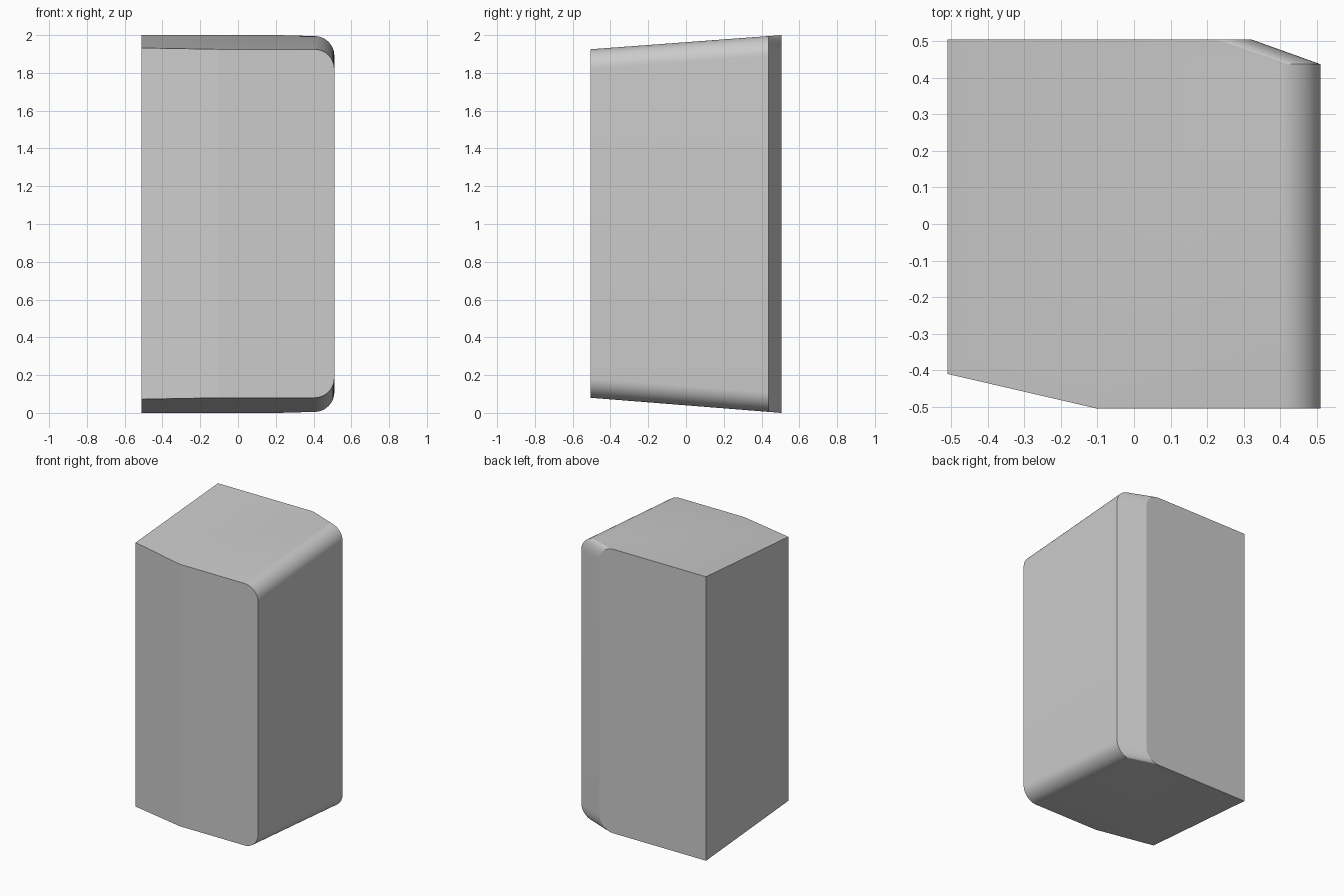
import bpy, bmesh, math

cube = bpy.data.objects.get("Cube")
if cube:
    bpy.data.objects.remove(cube)

LEFT, FRONT, BACK = -0.51, -0.505, 0.505
RADIUS, STEPS = 0.105, 12


def section(bm, y, right):
    """Upright outline at depth y with rounded right-hand corners."""
    t = (y - FRONT) / (BACK - FRONT)
    low, high = 0.08 * (1 - t), 1.925 + 0.075 * t
    pts = [(LEFT, low)]
    for centre_z, start in ((low + RADIUS, -90), (high - RADIUS, 0)):
        for i in range(STEPS + 1):
            a = math.radians(start + 90 * i / STEPS)
            pts.append((right - RADIUS + RADIUS * math.cos(a),
                        centre_z + RADIUS * math.sin(a)))
    pts.append((LEFT, high))
    return [bm.verts.new((x, y, z)) for x, z in pts]


# Tapered body with a slanted back corner
bm = bmesh.new()
rings = [section(bm, FRONT, 0.51), section(bm, 0.437, 0.51), section(bm, BACK, 0.32)]
for a, b in zip(rings, rings[1:]):
    for i in range(len(a)):
        j = (i + 1) % len(a)
        bm.faces.new((a[i], a[j], b[j], b[i]))
bm.faces.new(rings[0])
bm.faces.new(rings[-1])

# Shallow slanted cut on the front
cut = bmesh.ops.bisect_plane(
    bm, geom=bm.verts[:] + bm.edges[:] + bm.faces[:],
    plane_co=(-0.1, FRONT, 0), plane_no=(-0.095, -0.41, 0), clear_outer=True)
bmesh.ops.holes_fill(bm, edges=[e for e in bm.edges if e.is_boundary], sides=0)
bmesh.ops.recalc_face_normals(bm, faces=bm.faces)

mesh = bpy.data.meshes.new("block_body")
bm.to_mesh(mesh)
bm.free()
body = bpy.data.objects.new("block_body", mesh)
bpy.context.collection.objects.link(body)

# Plain grey surface
grey = bpy.data.materials.new("light_grey")
grey.use_nodes = True
colour = (0.6, 0.6, 0.6, 1)
grey.diffuse_color = colour
grey.node_tree.nodes["Principled BSDF"].inputs["Base Color"].default_value = colour
mesh.materials.append(grey)

bpy.ops.object.select_all(action='DESELECT')
body.select_set(True)
bpy.context.view_layer.objects.active = body
bpy.ops.object.shade_smooth_by_angle(angle=math.radians(12))
